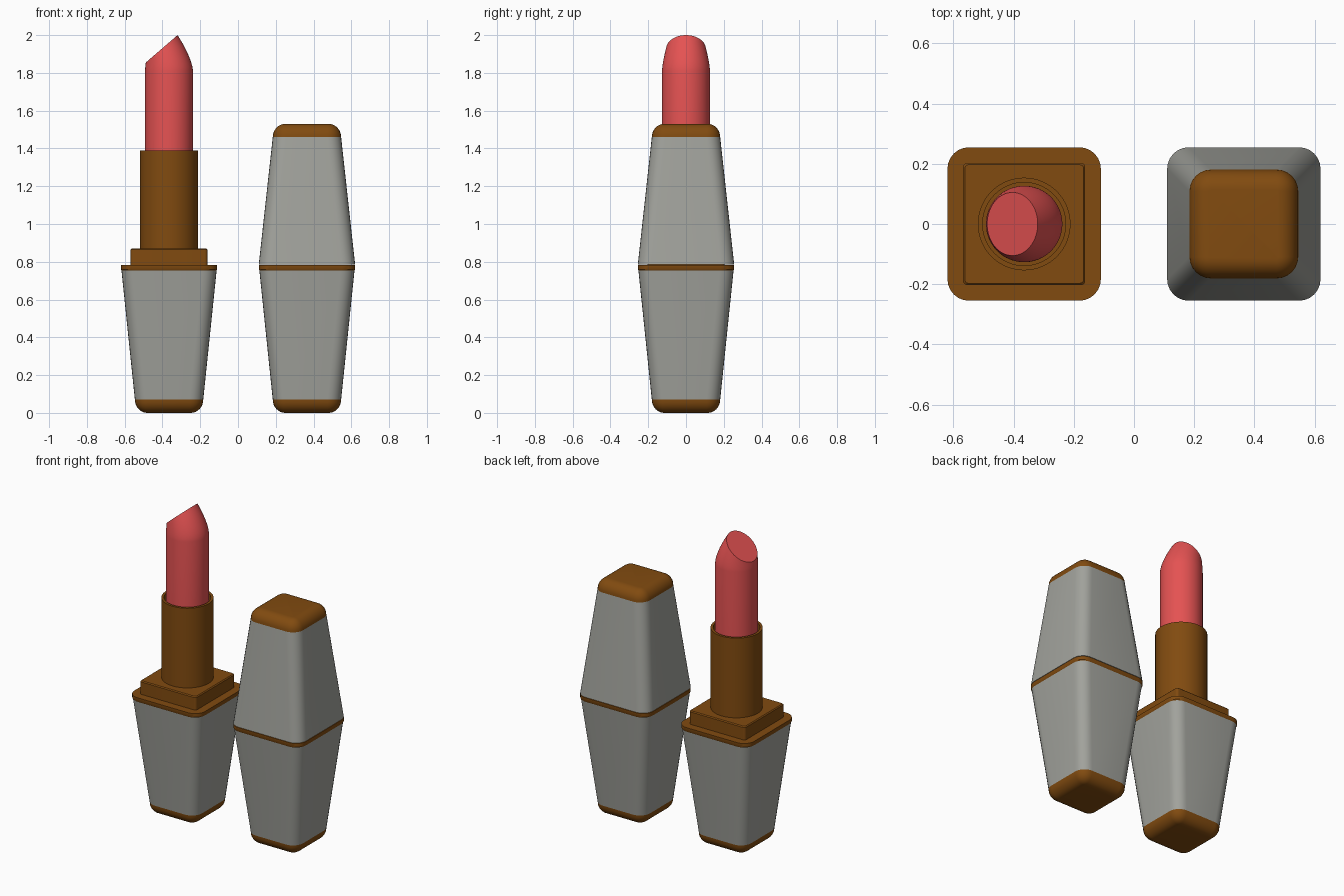
import bpy, bmesh, math

if "Cube" in bpy.data.objects:
    bpy.data.objects.remove(bpy.data.objects["Cube"])

def material(name, rgb):
    m = bpy.data.materials.new(name)
    m.diffuse_color = (*rgb, 1)
    m.use_nodes = True
    m.node_tree.nodes["Principled BSDF"].inputs["Base Color"].default_value = m.diffuse_color
    return m

GOLD = material("bronze gold", (0.22, 0.07, 0.005))
GREY = material("warm grey", (0.36, 0.365, 0.335))
RED = material("coral red", (0.78, 0.085, 0.085))

def rounded_square(half, radius, z, steps=6):
    """Ring of points for a square with rounded corners."""
    ring, c = [], half - radius
    for q, (sx, sy) in enumerate([(1, 1), (-1, 1), (-1, -1), (1, -1)]):
        for i in range(steps + 1):
            a = (q + i / steps) * math.pi / 2
            ring.append((sx * c + radius * math.cos(a), sy * c + radius * math.sin(a), z))
    return ring

def ellipse(rx, ry, z, n=64, cx=0.0):
    return [(cx + rx * math.cos(2 * math.pi * i / n), ry * math.sin(2 * math.pi * i / n), z)
            for i in range(n)]

def loft(name, rings, x, mat, angle=35):
    """Skin a stack of rings and close both ends."""
    bm = bmesh.new()
    vs = [[bm.verts.new(p) for p in r] for r in rings]
    n = len(vs[0])
    for a, b in zip(vs, vs[1:]):
        for i in range(n):
            j = (i + 1) % n
            bm.faces.new((a[i], a[j], b[j], b[i]))
    bm.faces.new(vs[0][::-1])
    bm.faces.new(vs[-1])
    bmesh.ops.recalc_face_normals(bm, faces=bm.faces[:])
    me = bpy.data.meshes.new(name)
    bm.to_mesh(me)
    bm.free()
    me.materials.append(mat)
    ob = bpy.data.objects.new(name, me)
    ob.location.x = x
    bpy.context.collection.objects.link(ob)
    bpy.ops.object.select_all(action='DESELECT')
    ob.select_set(True)
    bpy.context.view_layer.objects.active = ob
    bpy.ops.object.shade_smooth_by_angle(angle=math.radians(angle))
    return ob

def pillow(name, z_wide, direction, x):
    """Gold end piece with a quarter-round edge."""
    rings = []
    for i in range(9):
        a = i / 8 * math.pi / 2
        inset = 0.066 * (1 - math.cos(a))
        rings.append(rounded_square(0.181 - inset, 0.072 - inset,
                                    z_wide + direction * 0.07 * math.sin(a)))
    return loft(name, rings, x, GOLD)

# Tapered bases with gold foot and gold rim, one per lipstick
for label, x in (("open", -0.365), ("closed", 0.365)):
    pillow(label + "_foot", 0.07, -1, x)
    loft(label + "_base", [rounded_square(0.181, 0.072, 0.07),
                           rounded_square(0.252, 0.072, 0.755)], x, GREY)
    loft(label + "_rim", [rounded_square(0.252, 0.072, 0.755),
                          rounded_square(0.255, 0.072, 0.76),
                          rounded_square(0.255, 0.072, 0.783)], x, GOLD)

# Cap on the closed lipstick
loft("cap", [rounded_square(0.255, 0.072, 0.786),
             rounded_square(0.181, 0.072, 1.46)], 0.365, GREY)
pillow("cap_top", 1.46, 1, 0.365)

# Square collar and hollow tube on the open lipstick
loft("collar", [rounded_square(0.203, 0.015, 0.78),
                rounded_square(0.203, 0.015, 0.864),
                rounded_square(0.197, 0.012, 0.87)], -0.365, GOLD)
loft("tube", [ellipse(r, r, z) for r, z in
              ((0.154, 0.865), (0.154, 1.39), (0.138, 1.39), (0.138, 1.3))], -0.365, GOLD)

# Lipstick bullet: round column morphing into a slanted elliptical tip
low, high = ellipse(0.127, 0.127, 1.81), []
for px, py, _ in ellipse(0.084, 0.105, 0, cx=-0.039):
    high.append((px, py, 1.855 + (px + 0.123) / 0.168 * 0.145))
rings = [ellipse(0.127, 0.127, 1.28), low]
for k in range(1, 9):
    t = k / 8
    s = t ** 1.5
    rings.append([(a[0] + (b[0] - a[0]) * s, a[1] + (b[1] - a[1]) * s, a[2] + (b[2] - a[2]) * t)
                  for a, b in zip(low, high)])
loft("lipstick_bullet", rings, -0.365, RED)
